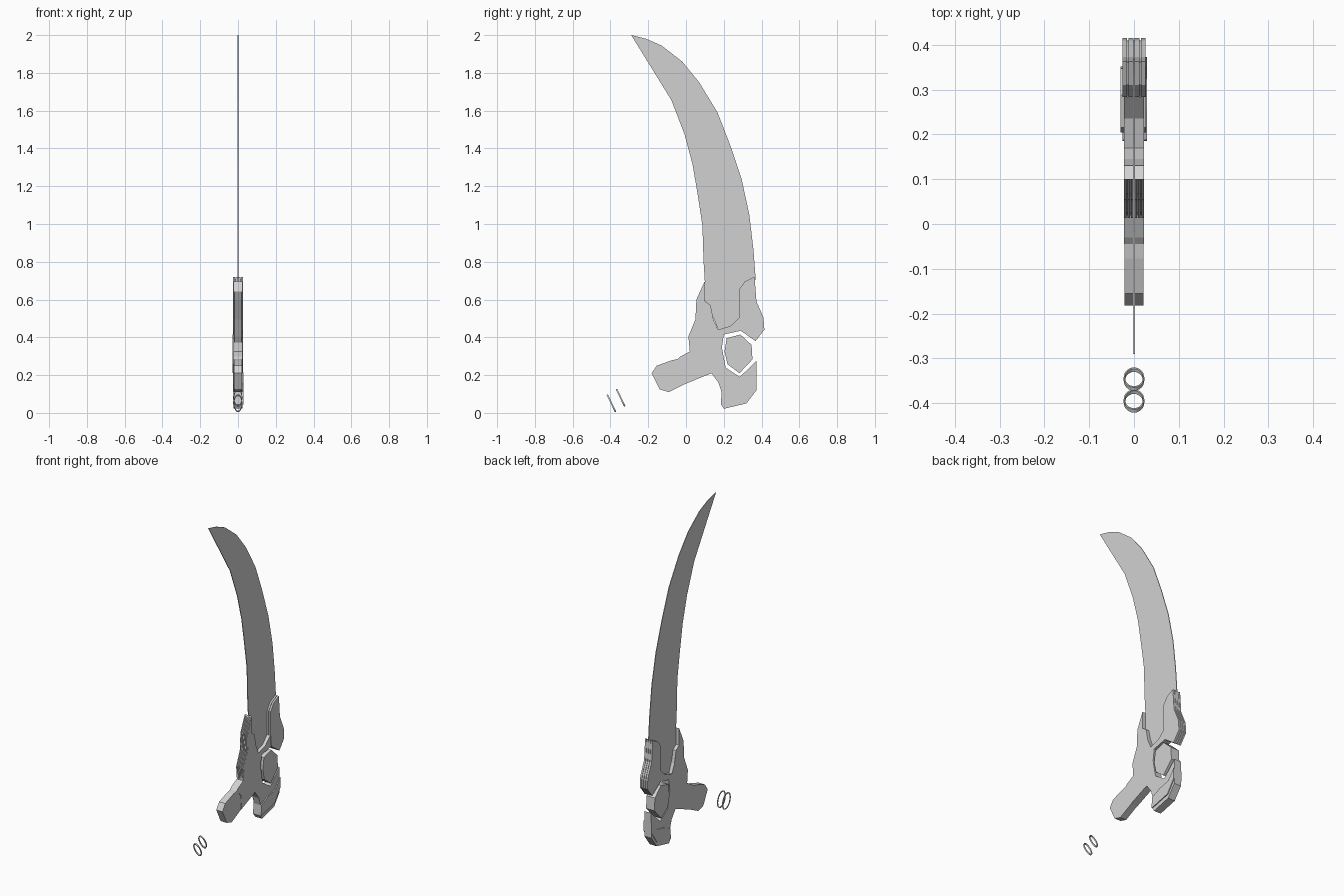
import bpy, bmesh, math
from mathutils import Matrix, Vector

old = bpy.data.objects.get("Cube")
if old:
    bpy.data.objects.remove(old, do_unlink=True)

# One plain grey for every part
steel = bpy.data.materials.new("steel_grey")
steel.use_nodes = True
grey = (0.64, 0.64, 0.64, 1)
steel.diffuse_color = grey
steel.node_tree.nodes["Principled BSDF"].inputs["Base Color"].default_value = grey


def finish(bm, name):
    """Turn a bmesh into a named grey object."""
    bmesh.ops.recalc_face_normals(bm, faces=bm.faces)
    mesh = bpy.data.meshes.new(name)
    bm.to_mesh(mesh)
    bm.free()
    mesh.materials.append(steel)
    obj = bpy.data.objects.new(name, mesh)
    bpy.context.collection.objects.link(obj)
    return obj


def add_slab(bm, outline, low, high):
    """Extrude a side outline of (y, z) points between two x positions."""
    face = bm.faces.new([bm.verts.new((low, y, z)) for y, z in outline])
    moved = bmesh.ops.extrude_face_region(bm, geom=[face], use_keep_orig=True)
    verts = [v for v in moved["geom"] if isinstance(v, bmesh.types.BMVert)]
    bmesh.ops.translate(bm, verts=verts, vec=(high - low, 0, 0))


def plate(name, outline, half, right=None):
    bm = bmesh.new()
    add_slab(bm, outline, -half, half if right is None else right)
    return finish(bm, name)


def ribbed(name, outline, half, count, gap):
    """Stack several slabs side by side with narrow grooves between them."""
    bm = bmesh.new()
    width = (2 * half - gap * (count - 1)) / count
    for i in range(count):
        start = -half + i * (width + gap)
        add_slab(bm, outline, start, start + width)
    return finish(bm, name)


def shrink(outline, factor):
    centre = sum((Vector(p) for p in outline), Vector((0, 0))) / len(outline)
    return [tuple(centre + (Vector(p) - centre) * factor) for p in outline]


# Thin curved blade: back edge down from the tip, then inner edge up again
blade_back = [(-.29, 2), (-.21, 1.98), (-.13, 1.945), (-.02, 1.86), (.07, 1.75),
              (.167, 1.59), (.235, 1.415), (.295, 1.235), (.335, 1.05),
              (.357, .865), (.368, .72), (.35, .5)]
blade_inner = [(.24, .45), (.17, .44), (.12, .57), (.095, .6), (.1, .69),
               (.093, .8), (.087, .99), (.066, 1.13), (.035, 1.315),
               (-.008, 1.475), (-.077, 1.655)]
plate("blade", blade_back + blade_inner, .002)

# Main body: notch for the blade above, channel around the hub on the back
notch = [(.1, .695), (.1, .59), (.13, .57), (.145, .495), (.17, .44),
         (.235, .46), (.283, .505)]
channel = [(.29, .435), (.2, .415), (.19, .345), (.21, .24), (.285, .19),
           (.373, .275)]
step_line = [(.373, .215), (.325, .155), (.255, .14), (.188, .11)]
under = [(.172, .16), (.135, .21), (0, .155)]
seam = [(0, .19), (-.005, .245), (-.045, .285)]
front = [(-.03, .298), (.02, .325), (.026, .405), (.063, .495), (.068, .6)]
plate("body", notch + channel + step_line + under + seam + front, .0225)

# Grooved spine along the front of the body
spine_edge = [(.098, .695), (.055, .6), (.05, .495), (.013, .405), (.02, .325)]
spine_inside = [(y + .025, z) for y, z in reversed(spine_edge[1:])]
ribbed("spine_ribs", spine_edge + spine_inside, .022, 6, .0028)

# Stub handle
handle = [(-.077, .278), (-.155, .25), (-.182, .21), (-.14, .125), (-.092, .11)]
plate("handle", seam + handle + under[-1:], .021)

# Rear guard: grooved outer layers over a slightly smaller core
guard = [(.283, .505), (.283, .655), (.31, .695), (.363, .72), (.373, .59),
         (.41, .505), (.415, .44), (.368, .38), (.29, .435)]
ribbed("rear_guard", guard, .026, 4, .003)
plate("rear_guard_core", shrink(guard, .93), .024)

# Stepped pommel below the hub
pommel_line = [(.185, .045), (.32, .075), (.373, .15)]
plate("pommel_band", step_line[::-1] + pommel_line[::-1], .026, .029)
plate("pommel_base", pommel_line + [(.373, .12), (.32, .05), (.2, .022)], .0235)

# Floating faceted hub
hub = [(.215, .395), (.288, .415), (.347, .36), (.352, .283), (.283, .21),
       (.22, .257), (.204, .325)]
plate("hub", hub, .03, .027)


def ring(name, y, z):
    """Tilted oval band, open through the middle."""
    bm = bmesh.new()
    sides = 24
    loops = []
    for scale, depth in ((1, -.004), (1, .004), (.87, .004), (.87, -.004)):
        loops.append([bm.verts.new((.023 * scale * math.cos(a), depth,
                                    .051 * scale * math.sin(a)))
                      for a in (math.tau * i / sides for i in range(sides))])
    for k in range(4):
        one, two = loops[k], loops[(k + 1) % 4]
        for i in range(sides):
            j = (i + 1) % sides
            bm.faces.new((one[i], one[j], two[j], two[i]))
    bm.transform(Matrix.Translation((0, y, z)) @ Matrix.Rotation(math.radians(26), 4, "X"))
    obj = finish(bm, name)
    bpy.context.view_layer.objects.active = obj
    obj.select_set(True)
    bpy.ops.object.shade_smooth_by_angle(angle=math.radians(35))
    obj.select_set(False)


# Pair of loose rings in front of the handle
ring("lower_ring", -.395, .051)
ring("upper_ring", -.346, .08)
